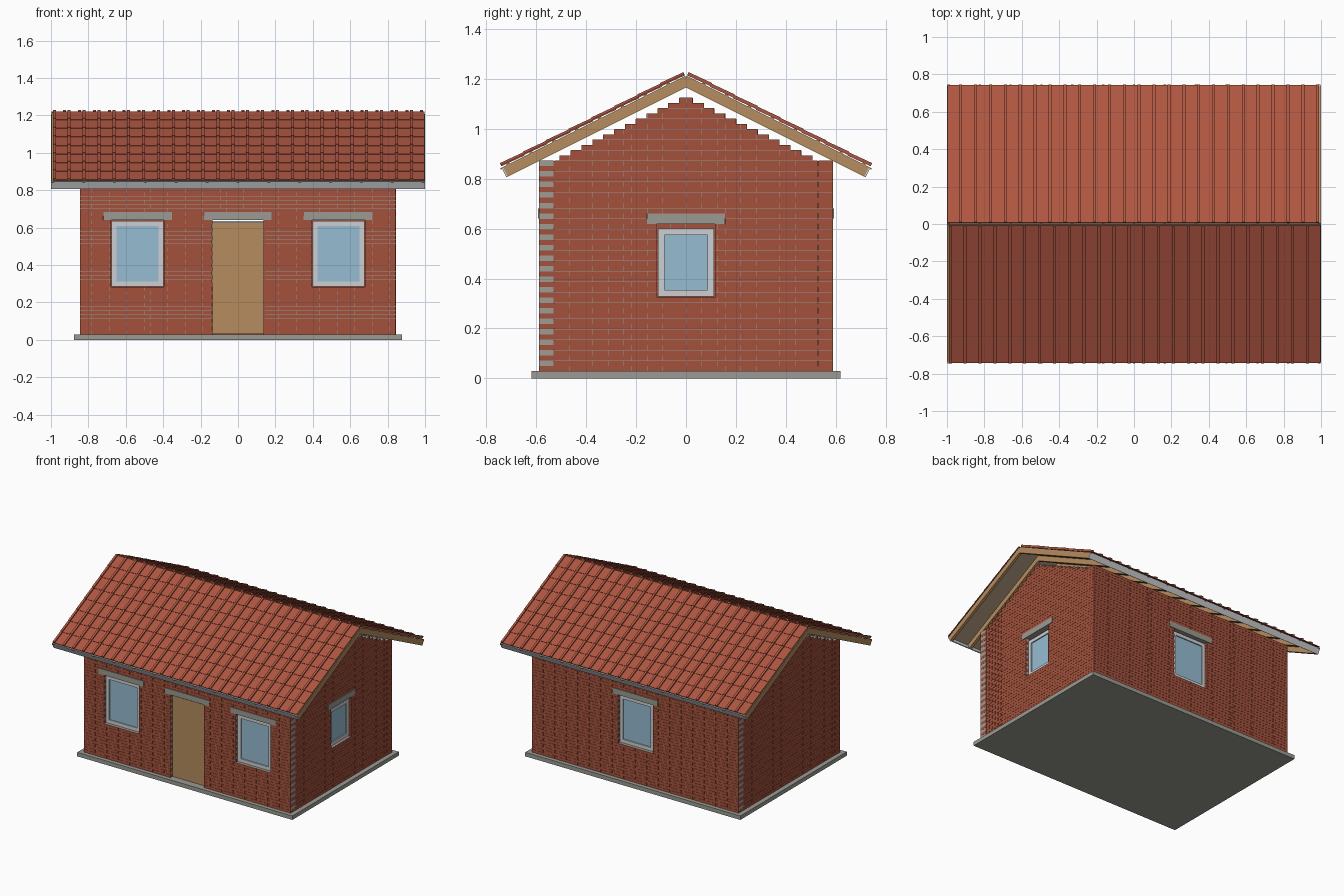
import bpy, bmesh, math
from mathutils import Matrix

cube = bpy.data.objects.get("Cube")
if cube:
    bpy.data.objects.remove(cube, do_unlink=True)


# Materials
def material(name, rgb):
    lin = [((c / 255 + 0.055) / 1.055) ** 2.4 for c in rgb] + [1]
    m = bpy.data.materials.new(name)
    m.use_nodes = True
    m.diffuse_color = lin
    m.node_tree.nodes["Principled BSDF"].inputs["Base Color"].default_value = lin
    return m


BRICK = material("red brick", (163, 81, 60))
MORTAR = material("mortar", (160, 156, 148))
CONCRETE = material("concrete", (155, 154, 147))
TILE = material("roof tile", (174, 86, 65))
WOOD = material("pine wood", (182, 140, 94))
UNDERLAY = material("roof underlay", (170, 150, 122))
PAINT = material("pale grey paint", (205, 207, 210))
GLASS = material("blue glass", (150, 188, 210))


# Helpers
FACES = ((0, 1, 3, 2), (4, 6, 7, 5), (0, 4, 5, 1),
         (2, 3, 7, 6), (0, 2, 6, 4), (1, 5, 7, 3))


def box(bm, xs, ys, zs, mat=0):
    v = [bm.verts.new((x, y, z)) for x in xs for y in ys for z in zs]
    for f in FACES:
        bm.faces.new([v[i] for i in f]).material_index = mat
    return v


def finish(name, bm, mats, matrix=None):
    if matrix:
        bm.transform(matrix)
    me = bpy.data.meshes.new(name)
    bm.to_mesh(me)
    bm.free()
    for m in mats:
        me.materials.append(m)
    ob = bpy.data.objects.new(name, me)
    bpy.context.scene.collection.objects.link(ob)
    return ob


def boxes(name, mat, parts, matrix=None):
    bm = bmesh.new()
    for p in parts:
        box(bm, *p)
    return finish(name, bm, [mat], matrix)


# Foundation slab
BASE = 0.029
boxes("foundation_slab", CONCRETE, [((-0.877, 0.877), (-0.62, 0.62), (0, BASE))])

# Brick walls: local x runs along the wall, local y points inward
COURSE, LENGTH, THICK, JOINT = 0.0211, 0.0625, 0.06, 0.001
EAVE_ROWS, GABLE_ROWS = 40, 52


def level(row):
    return BASE + row * COURSE


def cut(spans, lo, hi):
    out = []
    for a, b in spans:
        if hi <= a or lo >= b:
            out.append((a, b))
        else:
            out += [s for s in ((a, lo), (hi, b)) if s[1] - s[0] > 0.004]
    return out


def wall(name, matrix, half, rows, openings):
    bm = bmesh.new()
    for row in range(rows):
        h = half if row < EAVE_ROWS else half + 0.02 - 0.0435 * (row - EAVE_ROWS + 1)
        spans = [(-h, h)]
        for mid, w, r0, r1 in openings:
            if r0 <= row < r1:
                spans = cut(spans, mid - w, mid + w)
        z = level(row)
        for a, b in spans:
            box(bm, (a + 0.002, b - 0.002), (0.0015, THICK - 0.0015), (z, z + COURSE), 1)
            # Alternate courses stop short, leaving a toothed end
            end = b - 0.004 * (row % 2)
            x = -half - LENGTH / 2 * (row % 2)
            while x < end:
                lo, hi = max(x, a), min(x + LENGTH - JOINT, end)
                if hi - lo > 0.002:
                    box(bm, (lo, hi), (0, THICK), (z, z + COURSE - JOINT))
                x += LENGTH
    finish(name, bm, [BRICK, MORTAR], matrix)


def window(name, matrix, mid, w, r0, r1, gap):
    x0, x1 = mid - w + 0.003, mid + w - 0.003
    z0, z1 = level(r0) + 0.003, level(r1) - gap
    t, depth = 0.026, (0.018, 0.04)
    boxes(name + "_frame", PAINT, [
        ((x0, x0 + t), depth, (z0, z1)), ((x1 - t, x1), depth, (z0, z1)),
        ((x0 + t, x1 - t), depth, (z0, z0 + t)),
        ((x0 + t, x1 - t), depth, (z1 - t, z1))], matrix)
    boxes(name + "_glass", GLASS,
          [((x0 + t, x1 - t), (0.026, 0.033), (z0 + t, z1 - t))], matrix)


def side(name, turn, dist, half, rows, windows, gap=0.007, door=None):
    m = Matrix.Rotation(math.radians(turn), 4, 'Z') @ Matrix.Translation((0, -dist, 0))
    holes = windows + ([door] if door else [])
    lintels = [(mid, w + 0.041, r1, r1 + 2) for mid, w, r0, r1 in holes]
    wall(name + "_wall", m, half, rows, holes + lintels)
    for i, (mid, w, r0, r1) in enumerate(lintels):
        boxes(f"{name}_lintel_{i + 1}", CONCRETE,
              [((mid - w, mid + w), (-0.004, THICK), (level(r0), level(r1) - JOINT))], m)
    for i, hole in enumerate(windows):
        window(f"{name}_window_{i + 1}", m, *hole, gap)
    if door:
        mid, w, r0, r1 = door
        boxes("door", WOOD, [((mid - w + 0.002, mid + w - 0.002), (0.02, 0.036),
                              (BASE + 0.002, level(r1) - 0.014))], m)


LONG, SHORT = 0.844, 0.53
side("front", 0, 0.59, LONG, EAVE_ROWS,
     [(-0.537, 0.142, 12, 29), (0.537, 0.142, 12, 29)], door=(0, 0.137, 0, 29))
side("back", 180, 0.59, LONG, EAVE_ROWS, [(0, 0.142, 12, 29)])
side("left_gable", 90, 0.842, SHORT, GABLE_ROWS, [(0, 0.116, 14, 28)], gap=0.019)
side("right_gable", 270, 0.842, SHORT, GABLE_ROWS, [])

# Roof slopes: local x along the ridge, y up the slope, z outward
PITCH, RIDGE, EAVE = math.atan(0.5), 1.166, -0.803
RAFTERS = [-0.99 + i * 1.98 / 12 for i in range(13)]
COURSES, COLUMNS, TOP = 8, 25, 0.018


def slope(name, turn):
    m = (Matrix.Rotation(math.radians(turn), 4, 'Z')
         @ Matrix.Translation((0, 0, RIDGE)) @ Matrix.Rotation(PITCH, 4, 'X'))
    boxes(name + "_rafters", WOOD,
          [((x - 0.01, x + 0.01), (EAVE + 0.004, 0.016), (0, 0.036)) for x in RAFTERS], m)
    boxes(name + "_underlay", UNDERLAY, [((-1, 1), (EAVE + 0.004, 0.018), (0.036, 0.038))], m)
    boxes(name + "_counter_battens", WOOD,
          [((x - 0.006, x + 0.006), (EAVE - 0.008, 0.018), (0.038, 0.043)) for x in RAFTERS], m)
    boxes(name + "_fascia", PAINT, [((-1, 1), (EAVE - 0.002, EAVE + 0.004), (0, 0.044))], m)
    step = (TOP - EAVE) / COURSES
    ys = [EAVE + i * step for i in range(COURSES)]
    boxes(name + "_battens", WOOD,
          [((-0.99, 0.99), (y + 0.02, y + 0.035), (0.042, 0.047)) for y in ys], m)
    # Interlocking tiles: a flat pan with a raised rib, lifted at the lower end
    bm = bmesh.new()
    pitch = 1.988 / COLUMNS
    for y in ys:
        for c in range(COLUMNS):
            x = -0.99 + c * pitch
            pan = box(bm, (x, x + pitch), (y, y + step), (0.046, 0.052))
            rib = box(bm, (x, x + 0.016), (y, y + step), (0.048, 0.060))
            for v in pan + rib:
                if v.co.y < y + step / 2:
                    v.co.z += 0.003
    finish(name + "_tiles", bm, [TILE], m)


slope("front_roof", 0)
slope("back_roof", 180)
